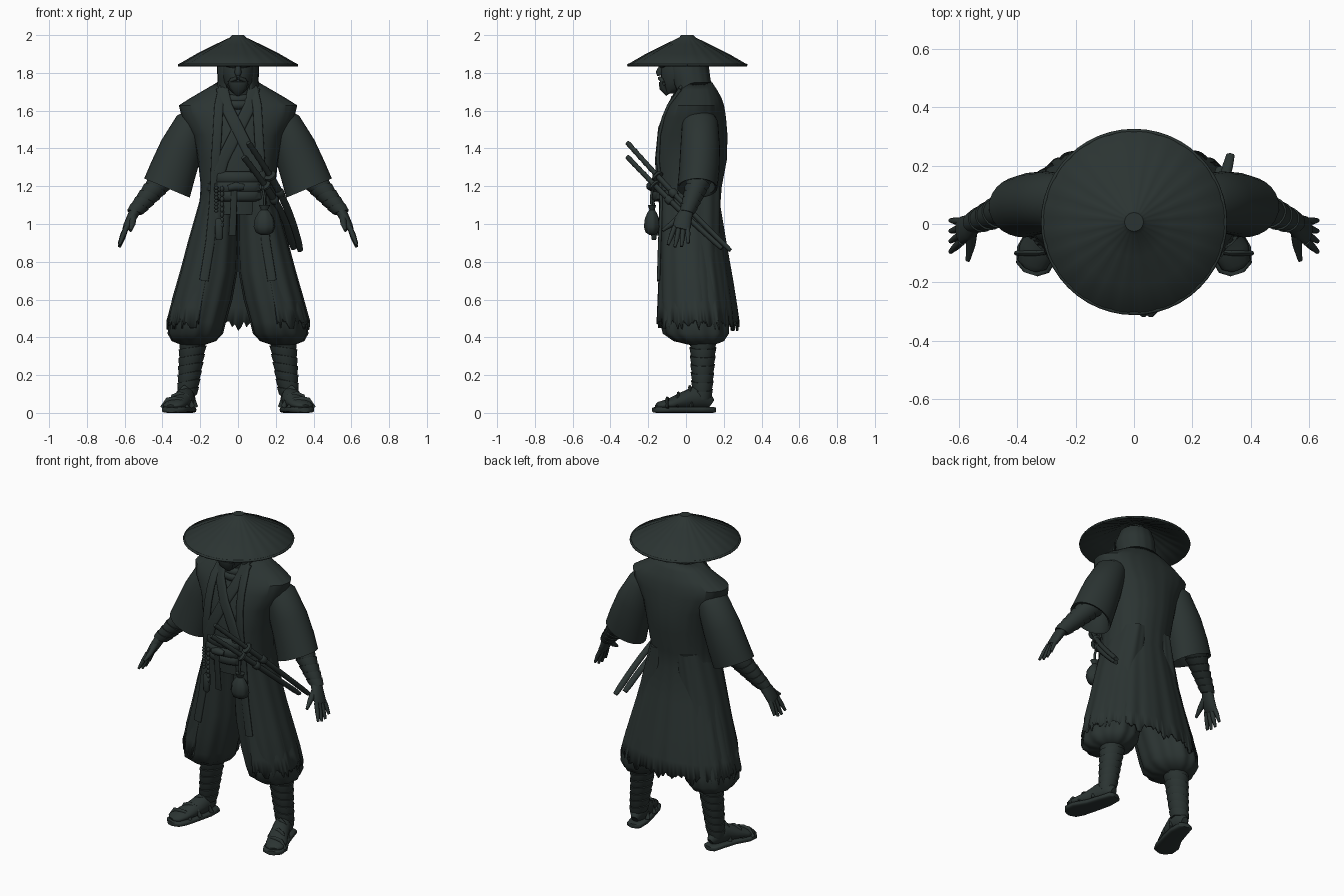
import bpy, bmesh, math, random
from mathutils import Vector as V

random.seed(4)
cloth = bpy.data.materials.new("charcoal_green")
cloth.diffuse_color = (0.024, 0.034, 0.032, 1)


def grid(name, rings, wrap=True, cap=True, thick=0.0, angle=50):
    """Skin a list of point rings into one smooth object."""
    bm = bmesh.new()
    rows = [[bm.verts.new(p) for p in r] for r in rings]
    n = len(rows[0])
    for a, b in zip(rows, rows[1:]):
        for i in range(n if wrap else n - 1):
            j = (i + 1) % n
            bm.faces.new((a[i], a[j], b[j], b[i]))
    if cap and wrap:
        bm.faces.new(rows[0])
        bm.faces.new(rows[-1])
    bmesh.ops.recalc_face_normals(bm, faces=bm.faces)
    me = bpy.data.meshes.new(name)
    bm.to_mesh(me)
    bm.free()
    me.materials.append(cloth)
    ob = bpy.data.objects.new(name, me)
    bpy.context.collection.objects.link(ob)
    bpy.context.view_layer.objects.active = ob
    ob.select_set(True)
    bpy.ops.object.shade_smooth_by_angle(angle=math.radians(angle))
    ob.select_set(False)
    if thick:
        m = ob.modifiers.new("thickness", "SOLIDIFY")
        m.thickness = thick
        m.offset = -1
    return ob


def power(v, p):
    return math.copysign(abs(v) ** p, v)


def oval(cx, cy, z, rx, ry, n=32, p=1.0, fold=0.0, k=9):
    pts = []
    for i in range(n):
        t = math.tau * i / n
        f = 1 + fold * math.sin(k * t)
        pts.append(V((cx + rx * f * power(math.cos(t), p), cy + ry * f * power(math.sin(t), p), z)))
    return pts


def tube(name, path, radii, s=1, ref=(0, 1, 0), axis=None, n=14, p=1.0, tilt=0.0, angle=50):
    """Sweep an oval along a path; s = -1 mirrors it across x."""
    path, ref = [V(q) for q in path], V(ref)
    rings = []
    for i, c in enumerate(path):
        t = V(axis) if axis else path[min(i + 1, len(path) - 1)] - path[max(i - 1, 0)]
        t.normalize()
        a = t.cross(ref).normalized()
        b = a.cross(t).normalized()
        ra, rb = radii[i] if isinstance(radii[i], tuple) else (radii[i], radii[i])
        ring = []
        for j in range(n):
            w = math.tau * j / n
            q = c + a * ra * power(math.cos(w), p) + b * rb * power(math.sin(w), p) + t * tilt * math.cos(w)
            ring.append(V((q.x * s, q.y, q.z)))
        rings.append(ring)
    return grid(name, rings, angle=angle)


def shell_point(row, u, fold=0.0):
    """Point on an open-fronted garment; u runs 0..1 around the back."""
    z, rx, yf, yb, gap = row
    g = math.asin(min(gap / rx, 1))
    t = -math.pi / 2 + g + u * (math.tau - 2 * g)
    f = 1 + fold * (math.sin(15 * t) + 0.6 * math.sin(26 * t + 1))
    return V((rx * f * power(math.cos(t), .92), (yf + yb) / 2 + (yb - yf) / 2 * f * power(math.sin(t), .92), z))


def wrapped(name, a, b, r0, r1, s, turns=6, tilt=0.018):
    """Limb bound with overlapping cloth strips."""
    a, b = V(a), V(b)
    path, rad = [], []
    for i in range(turns):
        for f, k in ((0, 1.08), (.85, 1.0), (.97, .96)):
            u = (i + f) / turns
            path.append(a.lerp(b, u))
            rad.append((r0 + (r1 - r0) * u) * k)
    tube(name, path, rad, s, axis=b - a, n=18, tilt=tilt, angle=25)


# Conical straw hat with ribs, rim and hollow underside
prof = [(.003, 2.0), (.032, 2.0), (.044, 1.987), (.12, 1.951), (.22, 1.901), (.31, 1.849), (.317, 1.838),
        (.305, 1.836), (.2, 1.885), (.1, 1.935), (.003, 1.965)]
rings = []
for r, z in prof:
    ring = []
    for i in range(96):
        t = math.tau * i / 96
        rib = (0.003 if i % 4 == 0 else 0) * min(r / .1, 1) * (0 if z > 1.99 else 1)
        ring.append(V((r * math.cos(t), .007 + r * math.sin(t), z - rib)))
    rings.append(ring)
grid("straw_hat", rings, angle=35)
rim = [(.312 * math.cos(math.tau * i / 48), .007 + .312 * math.sin(math.tau * i / 48), 1.842) for i in range(49)]
tube("hat_rim", rim, [.007] * 49, ref=(0, 0, 1), n=8)

# Head, face and beard
head = [(1.69, .025, -.11, -.05), (1.715, .05, -.12, .0), (1.75, .075, -.132, .06), (1.80, .09, -.133, .1),
        (1.87, .095, -.13, .11), (1.94, .06, -.06, .07)]
grid("head", [oval(0, (f + b) / 2, z, w, (b - f) / 2, 24) for z, w, f, b in head])
tube("nose", [(0, -.125, 1.845), (0, -.142, 1.80), (0, -.14, 1.785)], [.012, .019, .012], n=8)
tube("beard", [(0, -.125, 1.755), (0, -.12, 1.72), (0, -.095, 1.685)], [(.055, .02), (.045, .022), (.015, .012)])
for s in (1, -1):
    tube("brow", [(.012, -.128, 1.835), (.06, -.112, 1.84)], [.012, .008], s, ref=(0, 0, 1), n=8)
    tube("moustache", [(.005, -.14, 1.772), (.035, -.128, 1.762), (.05, -.113, 1.735)], [.01, .011, .005], s, n=8)
tube("neck", [(0, .03, 1.62), (0, .0, 1.77)], [.085, .07], n=20)

# Head cloth and neck scarf
hood = [(1.64, .13, -.07, .165, .05), (1.70, .118, -.06, .16, .06), (1.76, .108, -.09, .13, .065),
        (1.84, .112, -.1, .12, .07), (1.91, .09, -.07, .1, .06), (1.94, .05, -.03, .06, .03)]
grid("head_cloth", [[shell_point(r, i / 40, .012) for i in range(41)] for r in hood], wrap=False, thick=.012)
for z, r in ((1.69, .092), (1.66, .105)):
    loop = [(r * math.cos(math.tau * i / 32), .03 + r * math.sin(math.tau * i / 32),
             z + .03 * math.sin(math.tau * i / 32)) for i in range(33)]
    tube("scarf_roll", loop, [(.02, .024)] * 33, ref=(0, 0, 1), n=10)

# Inner robe and crossed lapels
inner = [(1.70, .11, -.02, .13), (1.62, .19, -.075, .17), (1.5, .2, -.125, .19), (1.36, .19, -.15, .19),
         (1.2, .175, -.15, .165), (1.05, .17, -.14, .155)]
grid("inner_robe", [oval(0, (f + b) / 2, z, w, (b - f) / 2, 40, .9) for z, w, f, b in inner])
for s, d in ((1, 0), (-1, .006)):
    tube("lapel", [(.085, -.03 - d, 1.72), (.06, -.085 - d, 1.62), (0, -.132 - d, 1.5), (-.08, -.148 - d, 1.34),
                   (-.1, -.145 - d, 1.27)], [(.032, .01)] * 5, s, p=.6)

# Long open coat with folds and a ragged hem
coat = [(1.748, .113, -.018, .14, .06), (1.71, .178, -.04, .165, .073), (1.668, .25, -.065, .188, .078),
        (1.628, .313, -.095, .202, .083), (1.565, .297, -.125, .212, .088), (1.47, .237, -.157, .22, .097),
        (1.34, .212, -.175, .217, .108), (1.2, .197, -.166, .19, .115), (1.1, .205, -.161, .182, .12),
        (.9, .262, -.165, .215, .135), (.7, .318, -.175, .25, .165), (.56, .357, -.185, .272, .19),
        (.485, .376, -.19, .282, .2)]
rings = [[shell_point(r, i / 160, .01 * max(0, 1.2 - r[0]) / .7 + .003) for i in range(161)] for r in coat]
for i, q in enumerate(rings[-1]):
    q.z += random.choice((-.035, -.015, 0, 0, .01, .015)) - .015 * math.sin(math.pi * i / 160)
grid("coat", rings, wrap=False, thick=.012, angle=40)
for s in (1, -1):
    edge = [shell_point(r, 0.005) + V((0, -.002, 0)) for r in coat]
    tube("coat_collar", edge[:11], [(.024, .009)] * 11, s, p=.6)

# Sash in three wound bands with a knot
for z, h, o in ((1.245, .032, 0), (1.195, .03, .005), (1.15, .03, .002)):
    grid("sash_band", [oval(0, -.01, z + h * k, .178 + o - e, .168 + o - e, 40, .9)
                       for k, e in ((-1, .014), (-.6, 0), (.6, 0), (1, .014))])
tube("sash_knot", [(-.05, -.18, 1.19), (-.01, -.187, 1.2), (.03, -.18, 1.195)], [.016, .024, .016], ref=(0, 0, 1))
tube("sash_tail", [(-.02, -.18, 1.18), (-.025, -.168, 1.05), (-.03, -.15, .94)],
     [(.016, .008), (.018, .007), (.02, .006)], p=.6)

legs = [(.09, .02, 1.2, .09, .162), (.13, .02, .92, .13, .158), (.155, .028, .75, .15, .168), (.19, .038, .6, .157, .178),
        (.215, .048, .48, .148, .18), (.226, .055, .42, .144, .173), (.234, .07, .38, .115, .132), (.238, .085, .36, .06, .065)]
for s in (1, -1):
    # Baggy trousers gathered below the knee
    grid("trouser_leg", [oval(x * s, y, z, a, b, 72, 1, .03 if z < .7 else .02, 11) for x, y, z, a, b in legs])
    # Wide sleeve with hollow cuff
    tube("sleeve", [(.19, .07, 1.59), (.24, .075, 1.54), (.30, .075, 1.40), (.345, .07, 1.28), (.376, .06, 1.19),
                    (.374, .06, 1.195), (.33, .07, 1.32)],
         [(.06, .07), (.09, .095), (.114, .105), (.124, .107), (.131, .106), (.115, .094), (.06, .06)],
         s, axis=(.155, 0, -.37), n=28)
    # Bound forearm, hand and fingers
    wrapped("forearm_wrap", (.385, .075, 1.25), (.548, .005, 1.06), .065, .038, s, 6)
    tube("palm", [(.54, .01, 1.08), (.565, -.012, 1.03), (.586, -.021, .99), (.597, -.027, .97)],
         [(.03, .032), (.026, .045), (.022, .048), (.016, .043)], s)
    for y, dy, dz in ((-.06, -.035, 0), (-.037, -.022, -.012), (-.014, -.01, -.01), (.008, .004, .008)):
        tube("finger", [(.59, y, .985), (.61, y + dy * .5, .937 + dz), (.628, y + dy, .89 + dz)],
             [.0135, .013, .008], s, n=8)
    tube("thumb", [(.556, -.03, 1.04), (.559, -.075, 1.0), (.569, -.125, .965)], [.02, .016, .008], s, n=8)
    # Bound shin, foot, sandal and straps
    wrapped("shin_wrap", (.235, .09, .39), (.27, .085, .08), .07, .05, s, 7)
    tube("foot", [(.265, .135, .05), (.27, .10, .075), (.28, .04, .078), (.305, -.03, .061), (.333, -.09, .046),
                  (.35, -.14, .039), (.356, -.155, .034)],
         [(.02, .025), (.045, .055), (.051, .06), (.056, .042), (.062, .028), (.052, .02), (.025, .01)], s, ref=(0, 0, 1))
    tube("sandal_sole", [(.262, .155, .016), (.265, .14, .016), (.275, .07, .016), (.30, -.02, .016),
                         (.333, -.1, .016), (.347, -.15, .016), (.354, -.172, .016)],
         [(.02, .013), (.045, .016), (.055, .016), (.059, .016), (.071, .016), (.059, .016), (.025, .013)],
         s, ref=(0, 0, 1), n=24, p=.55)
    for a, b, c in (((.225, .06, .03), (.285, .02, .134), (.33, .03, .03)), ((.24, -.03, .03), (.31, -.04, .1), (.365, -.05, .03)),
                    ((.27, -.09, .025), (.337, -.1, .073), (.4, -.1, .025))):
        tube("sandal_strap", [a, V(a).lerp(V(b), .6) + V((-.008, 0, .016)), b, V(c).lerp(V(b), .6) + V((.008, 0, .016)), c],
             [(.014, .009)] * 5, s, n=8)

# Two sheathed swords through the sash
for a, b in (((.055, -.31, 1.43), (.33, .235, .86)), ((.03, -.31, 1.355), (.295, .19, .87))):
    a, b = V(a), V(b)
    at = lambda u: a.lerp(b, u) + V((.045 * math.sin(math.pi * u), 0, -.012 * math.sin(math.pi * u)))
    tube("sword_grip", [at(i / 40) for i in range(12)], [(.017, .014) if i % 2 else (.0145, .012) for i in range(12)], n=10)
    tube("sword_guard", [at(.285), at(.30)], [.032, .032], n=18, angle=30)
    tube("scabbard", [at(.3 + .07 * i) for i in range(11)], [(.019, .014)] * 10 + [(.015, .011)], n=12)
    tube("scabbard_cord", [at(.42), at(.43), at(.46), at(.47)], [.018, .024, .024, .018], n=10)

# Drawstring pouch, and beads with a small case on the other hip
bag = [(1.1, .03), (1.075, .018), (1.06, .032), (1.03, .05), (.985, .057), (.955, .045), (.942, .018)]
grid("pouch", [oval(.14, -.18, z, r, r * .75, 24, 1, .05, 8) for z, r in bag])
tube("pouch_cord", [(.13, -.175, 1.2), (.14, -.185, 1.14), (.14, -.18, 1.08)], [.007] * 3, n=8)
for x, z0, z1 in ((-.115, 1.2, 1.06), (-.085, 1.2, .98)):
    path = [(x, -.175, z0 + (z1 - z0) * i / 24) for i in range(25)]
    tube("bead_string", path, [.005 if i % 3 == 0 else .011 for i in range(25)], n=8)
tube("hanging_case", [(-.1, -.17, 1.03), (-.1, -.17, 1.02), (-.1, -.17, .925), (-.1, -.17, .915)],
     [(.012, .01), (.022, .016), (.02, .014), (.012, .01)], p=.7)
